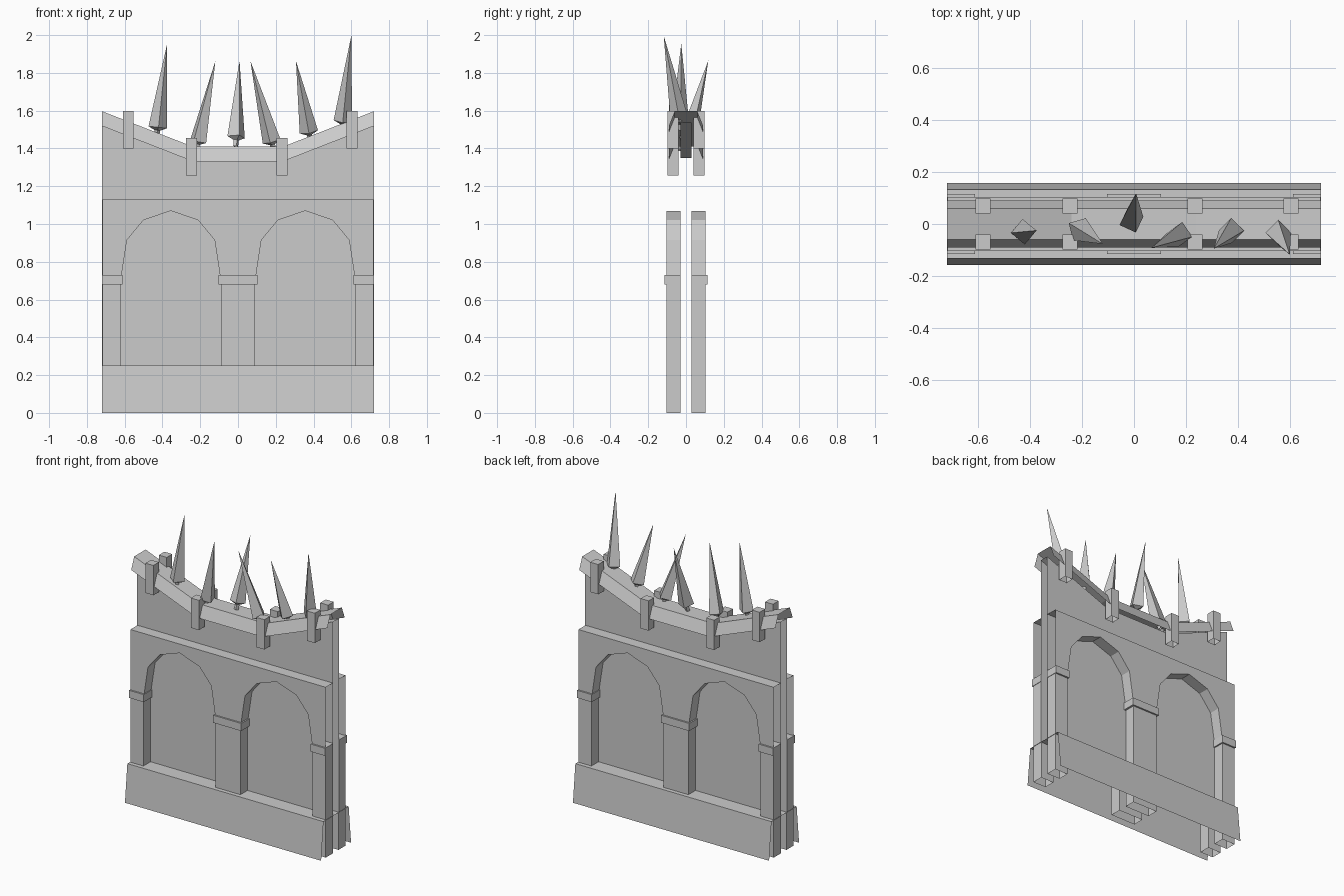
import bpy, bmesh, math
from mathutils import Vector, Matrix

if "Cube" in bpy.data.objects:
    bpy.data.objects.remove(bpy.data.objects["Cube"])

stone = bpy.data.materials.new("grey_stone")
stone.diffuse_color = (0.6, 0.6, 0.6, 1)
stone.use_nodes = True
stone.node_tree.nodes["Principled BSDF"].inputs["Base Color"].default_value = stone.diffuse_color


def finish(name, bm, mirror=False):
    me = bpy.data.meshes.new(name)
    bm.to_mesh(me)
    bm.free()
    me.materials.append(stone)
    ob = bpy.data.objects.new(name, me)
    bpy.context.collection.objects.link(ob)
    if mirror:  # copy the front side to the back
        m = ob.modifiers.new("back_copy", 'MIRROR')
        m.use_axis = (False, True, False)
        m.use_mirror_merge = False
    return ob


def sweep(name, path, section):
    """Open sheet: section(height) gives (y, z) points at every (x, height) of the path."""
    bm = bmesh.new()
    rows = [[bm.verts.new((x, y, z)) for y, z in section(h)] for x, h in path]
    for a, b in zip(rows, rows[1:]):
        for j in range(len(a) - 1):
            bm.faces.new((a[j], b[j], b[j + 1], a[j + 1]))
    return finish(name, bm)


def box(name, x0, x1, y0, y1, z0, z1, open_ends=('bottom',)):
    """Box mirrored to the back, with the bottom and/or top left open."""
    bm = bmesh.new()
    bmesh.ops.create_cube(bm, size=1, matrix=Matrix.Translation(((x0 + x1) / 2, (y0 + y1) / 2, (z0 + z1) / 2))
                          @ Matrix.Diagonal((x1 - x0, y1 - y0, z1 - z0, 1)))
    bm.normal_update()
    gone = [f for f in bm.faces if (f.normal.z < -.5 and 'bottom' in open_ends)
            or (f.normal.z > .5 and 'top' in open_ends)]
    bmesh.ops.delete(bm, geom=gone, context='FACES_ONLY')
    return finish(name, bm, True)


W = 0.72
crest = [(-W, 1.597), (-0.24, 1.41), (0.24, 1.41), (W, 1.597)]

# inner wall shell standing on the plinth, open at the ends
sweep("wall", crest, lambda h: [(-.03, .25), (-.03, h - .06), (.03, h - .06), (.03, .25)])
# sloping coping that dips in the middle
sweep("coping", crest, lambda h: [(-.091, h - .078), (-.06, h), (.06, h), (.091, h - .078)])
# battered plinth, open at the ends and underneath
sweep("plinth", [(-W, 0), (W, 0)], lambda h: [(-.157, 0), (-.132, .25), (.132, .25), (.157, 0)])

# arcade spandrels above the capitals, with the arch undersides
YF, YB, TOP, E = -.104, -.03, 1.13, .717
arch = [(-.265, .70), (-.232, .915), (-.145, 1.02), (0, 1.07),
        (.145, 1.02), (.232, .915), (.265, .70)]
curve = [(-E, .70)] + [(cx + x, z) for cx in (-.356, .356) for x, z in arch] + [(E, .70)]
bm = bmesh.new()
cols = [[bm.verts.new(p) for p in ((x, YB, z), (x, YF, z), (x, YF, TOP), (x, YB, TOP))] for x, z in curve]
for i, (a, b) in enumerate(zip(cols, cols[1:])):
    over_pillar = i in (0, 7, 14)
    for j in range(1 if over_pillar else 0, 3):
        bm.faces.new((a[j], b[j], b[j + 1], a[j + 1]))
finish("arcade", bm, True)

# pilasters running down to the ground, with capitals
for side, x0, x1, c0, c1 in (("left", -E, -.621, -W, -.612), ("middle", -.091, .091, -.104, .104),
                             ("right", .621, E, .612, W)):
    box(side + "_pilaster", x0, x1, YF, YB, 0, .70, ('bottom', 'top'))
    box(side + "_capital", c0, c1, -.115, YB, .68, .73, ())

# posts clasping the coping, open underneath
for i, (x, top) in enumerate(((-.581, 1.597), (-.247, 1.455), (.234, 1.455), (.604, 1.597))):
    box(f"post_{i + 1}", x - .029, x + .029, -.099, -.041, top - .198, top)

# leaning spikes on short stems: base, tip, twist in degrees
spikes = [((-.425, -.03, 1.512), (-.375, -.025, 1.955), 5),
          ((-.21, -.02, 1.44), (-.12, -.077, 1.862), -30),
          ((-.01, .012, 1.46), (.008, .118, 1.865), 20),
          ((.178, -.04, 1.437), (.066, -.092, 1.862), -10),
          ((.375, -.025, 1.488), (.307, -.095, 1.862), 0),
          ((.555, -.033, 1.545), (.6, -.118, 1.997), 0)]
for i, (b, t, twist) in enumerate(spikes):
    b, d = Vector(b), Vector(t) - Vector(b)
    turn = Vector((0, 0, 1)).rotation_difference(d).to_matrix().to_4x4()
    frame = Matrix.Translation(b) @ turn @ Matrix.Rotation(math.radians(twist), 4, 'Z')
    bm = bmesh.new()
    # blade, tapered foot, stem: bottom radius, top radius, start, length
    for r1, r2, z, length in ((.049, 0, 0, d.length), (.016, .049, -.016, .016), (.014, .014, -.05, .034)):
        bmesh.ops.create_cone(bm, cap_ends=False, segments=4, radius1=r1, radius2=r2, depth=length,
                              matrix=frame @ Matrix.Translation((0, 0, z + length / 2)))
    bmesh.ops.remove_doubles(bm, verts=bm.verts, dist=1e-5)
    finish(f"spike_{i + 1}", bm)
